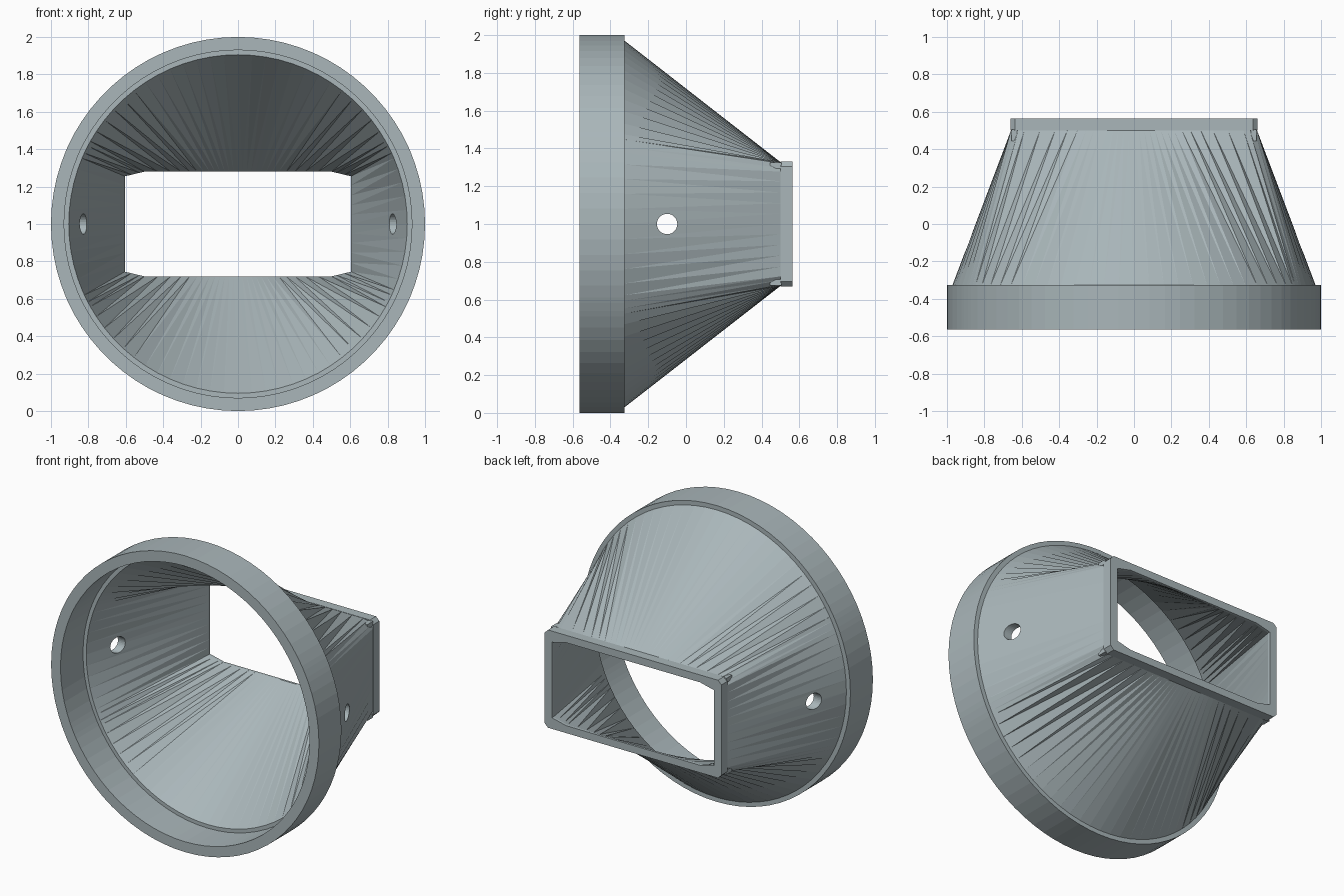
import bpy, bmesh, math
from mathutils import Matrix, Vector

if "Cube" in bpy.data.objects:
    bpy.data.objects.remove(bpy.data.objects["Cube"])

CZ = 1.0  # height of the funnel axis

# Blue-grey plastic
grey = bpy.data.materials.new("blue_grey")
grey.diffuse_color = (0.40, 0.47, 0.49, 1)
grey.use_nodes = True
grey.node_tree.nodes["Principled BSDF"].inputs["Base Color"].default_value = grey.diffuse_color


def circle(r):
    return lambda c, s: r


def rect(a, b, dx, dz):
    """Radius of a rectangle with cut corners in direction (c, s)."""
    def radius(c, s):
        c, s = max(abs(c), 1e-6), max(abs(s), 1e-6)
        cut = (dz * a + dx * (b - dz)) / (dz * c + dx * s)
        return min(a / c, b / s, cut)
    return radius


def add_object(name, bm):
    mesh = bpy.data.meshes.new(name)
    bm.to_mesh(mesh)
    bm.free()
    mesh.materials.append(grey)
    obj = bpy.data.objects.new(name, mesh)
    bpy.context.collection.objects.link(obj)
    return obj


# Angles: even steps plus the exact rectangle corners
corners = [(0.66, 0.305), (0.635, 0.33), (0.605, 0.255), (0.5, 0.28)]
exact = []
for x, z in corners:
    t = math.atan2(z, x)
    exact += [t, math.pi - t, math.pi + t, 2 * math.pi - t]
even = [2 * math.pi * i / 76 for i in range(76)]
angles = sorted(exact + [e for e in even if all(abs(e - t) > 0.022 for t in exact)])

# Sections in order: outside from front to back, then inside back to front
outer = rect(0.66, 0.33, 0.025, 0.025)
inner = rect(0.605, 0.28, 0.105, 0.025)
sections = [
    (circle(1.0), -0.565), (circle(1.0), -0.325), (circle(0.97), -0.325),
    (rect(0.658, 0.328, 0.045, 0.045), 0.5), (outer, 0.5), (outer, 0.565),
    (inner, 0.565), (inner, 0.55), (circle(0.905), -0.325),
    (circle(0.93), -0.325), (circle(0.93), -0.565),
]

# Funnel body
bm = bmesh.new()
loops = []
for radius, y in sections:
    loop = []
    for t in angles:
        c, s = math.cos(t), math.sin(t)
        r = radius(c, s)
        loop.append(bm.verts.new((r * c, y, CZ + r * s)))
    loops.append(loop)
n = len(angles)
for k, la in enumerate(loops):
    lb = loops[(k + 1) % len(loops)]
    for i in range(n):
        j = (i + 1) % n
        if k in (2, 7):  # twisted loft walls
            bm.faces.new((la[i], la[j], lb[j]))
            bm.faces.new((la[i], lb[j], lb[i]))
        else:
            bm.faces.new((la[i], la[j], lb[j], lb[i]))
bmesh.ops.recalc_face_normals(bm, faces=bm.faces)
body = add_object("funnel_body", bm)

# Side holes
bpy.ops.mesh.primitive_cylinder_add(vertices=32, radius=0.054, depth=2.4,
                                    location=(0, -0.1, CZ),
                                    rotation=(0, math.pi / 2, 0))
cutter = bpy.context.object
cutter.name = "hole_cutter"
cutter.hide_render = True
cutter.data.materials.append(grey)
mod = body.modifiers.new("side_holes", 'BOOLEAN')
mod.operation = 'DIFFERENCE'
mod.solver = 'EXACT'
mod.object = cutter
bpy.context.view_layer.objects.active = body
bpy.ops.object.modifier_apply(modifier=mod.name)
bpy.data.objects.remove(cutter)

# Small lugs at the collar corners
bm = bmesh.new()
for sx in (-1, 1):
    for sz in (-1, 1):
        place = Matrix.Translation(Vector((sx * 0.64, 0.475, CZ + sz * 0.31)))
        bmesh.ops.create_cube(bm, size=1,
                              matrix=place @ Matrix.Diagonal((0.03, 0.06, 0.03, 1)))
add_object("corner_lugs", bm)
